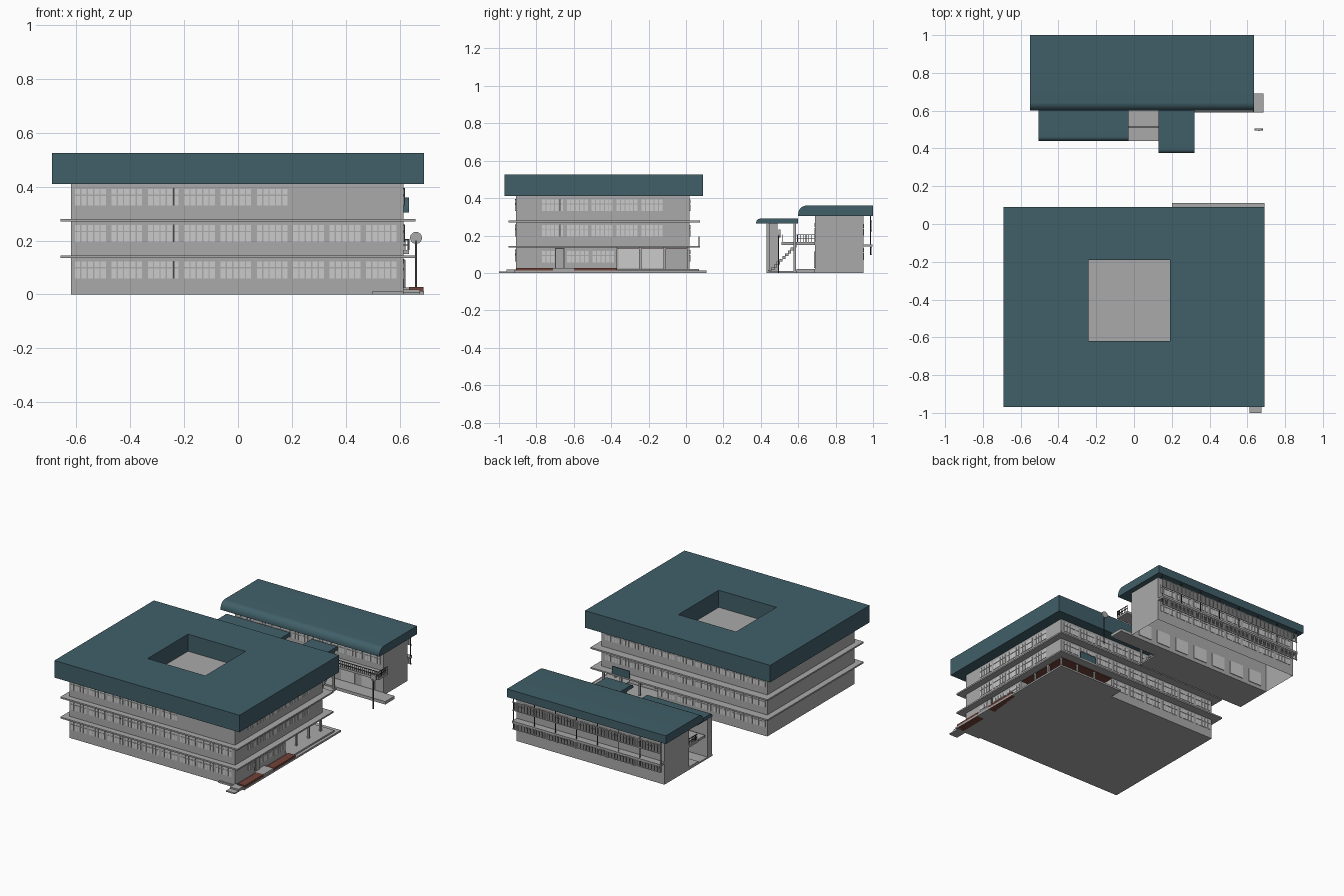
import bpy
import bmesh
import math
from mathutils import Matrix, Vector

default_cube = bpy.data.objects.get("Cube")
if default_cube:
    bpy.data.objects.remove(default_cube, do_unlink=True)


def make_material(name, red, green, blue):
    material = bpy.data.materials.new(name)
    material.use_nodes = True
    colour = (red, green, blue, 1)
    material.diffuse_color = colour
    material.node_tree.nodes["Principled BSDF"].inputs["Base Color"].default_value = colour
    return material


teal = make_material("teal roofing", .052, .115, .14)
concrete = make_material("grey concrete", .4, .4, .4)
glass = make_material("pale glass", .6, .6, .6)
brick = make_material("brown brick", .17, .055, .04)
metal = make_material("dark metal", .06, .06, .06)


def add_box(mesh, xs, ys, zs):
    lows, highs = Vector((xs[0], ys[0], zs[0])), Vector((xs[1], ys[1], zs[1]))
    matrix = Matrix.Translation((lows + highs) / 2) @ Matrix.Diagonal((*(highs - lows), 1))
    return bmesh.ops.create_cube(mesh, size=1, matrix=matrix)["verts"]


def finish(mesh, name, material):
    data = bpy.data.meshes.new(name)
    mesh.to_mesh(data)
    mesh.free()
    data.materials.append(material)
    part = bpy.data.objects.new(name, data)
    bpy.context.collection.objects.link(part)
    return part


def boxes(name, material, *extents):
    mesh = bmesh.new()
    for extent in extents:
        add_box(mesh, *extent)
    return finish(mesh, name, material)


def open_below(part):
    mesh = bmesh.new()
    mesh.from_mesh(part.data)
    floor = [face for face in mesh.faces if face.normal.z < -.9]
    bmesh.ops.delete(mesh, geom=floor, context="FACES")
    mesh.to_mesh(part.data)
    mesh.free()


def window_row(name, along, wall, start, groups, sill, pitch=.135, panes=5):
    """Groups of panes on a wall; each pane has a tall light and a short light above it."""
    mesh = bmesh.new()
    step = pitch * .88 / panes
    for group in range(groups):
        for pane in range(panes):
            left = start + group * pitch + pane * step
            span = (left, left + step * .8)
            depth = (wall - .003, wall + .003)
            for heights in ((sill, sill + .036), (sill + .041, sill + .062)):
                if along == "x":
                    add_box(mesh, span, depth, heights)
                else:
                    add_box(mesh, depth, span, heights)
    return finish(mesh, name, glass)


def rounded_roof(name, xs, ys, zs, radius):
    """Flat roof whose upper front edge is a quarter round."""
    mesh = bmesh.new()
    front, back = ys
    bottom, top = zs
    outline = [(back, bottom), (back, top)]
    for index in range(9):
        angle = math.pi / 2 * index / 8
        outline.append((front + radius - radius * math.sin(angle),
                        top - radius + radius * math.cos(angle)))
    outline.append((front, bottom))
    face = mesh.faces.new([mesh.verts.new((xs[0], y, z)) for y, z in outline])
    side = bmesh.ops.extrude_face_region(mesh, geom=[face])["geom"]
    moved = [item for item in side if isinstance(item, bmesh.types.BMVert)]
    bmesh.ops.translate(mesh, verts=moved, vec=(xs[1] - xs[0], 0, 0))
    bmesh.ops.recalc_face_normals(mesh, faces=mesh.faces)
    part = finish(mesh, name, teal)
    bpy.ops.object.select_all(action="DESELECT")
    part.select_set(True)
    bpy.context.view_layer.objects.active = part
    bpy.ops.object.shade_smooth_by_angle(angle=math.radians(30))


def railing(name, xs, y, base, top, gap):
    mesh = bmesh.new()
    for height in (top, (base + top) / 2):
        add_box(mesh, xs, (y - .002, y + .002), (height - .004, height))
    count = round((xs[1] - xs[0]) / gap)
    for index in range(count + 1):
        x = xs[0] + (xs[1] - xs[0]) * index / count
        add_box(mesh, (x - .0015, x + .0015), (y - .0015, y + .0015), (base, top))
    return finish(mesh, name, metal)


# Main block: upper floors, and a ground floor cut away for the corner porch
east, west, south, north = .615, -.62, -.91, .02
boxes("main_upper_floors", concrete, ((west, east), (south, north), (.135, .41)))
boxes("main_ground_floor", concrete,
      ((west, .2), (south, north), (0, .135)),
      ((.2, .5), (south, -.11), (0, .135)),
      ((.5, east), (south, -.37), (0, .135)))
boxes("floor_ledges", concrete,
      *[((-.66, .66), (-.95, .075), (z, z + .01)) for z in (.135, .27)])

# Main roof: four beams around the courtyard opening
roof = (.41, .525)
boxes("main_roof", teal,
      ((-.69, -.24), (-.97, .09), roof), ((.19, .69), (-.97, .09), roof),
      ((-.24, .19), (-.97, -.62), roof), ((-.24, .19), (-.19, .09), roof))

# Main windows
window_row("front_windows_low", "x", south, -.605, 9, .06)
window_row("front_windows_middle", "x", south, -.605, 9, .195)
window_row("front_windows_top", "x", south, -.605, 6, .33)
window_row("back_windows_low", "x", north, -.605, 6, .06)
window_row("side_windows_low", "y", east, -.77, 3, .055)
for floor, sill in (("middle", .195), ("top", .33)):
    window_row("back_windows_" + floor, "x", north, -.605, 9, sill)
    window_row("side_windows_" + floor, "y", east, -.77, 5, sill, pitch=.133)
boxes("drain_pipes", metal,
      *[((-.242, -.236), (south - .005, south), (z, z + .065)) for z in (.06, .195, .33)],
      *[((east, east + .005), (-.675, -.67), (z, z + .065)) for z in (.195, .33)])

# Side door, porch glazing, pillars and soffit
boxes("side_door_frame", metal, ((east, east + .004), (-.7, -.65), (.02, .132)))
boxes("side_door", concrete, ((east, east + .007), (-.695, -.655), (.02, .128)))
boxes("porch_glazing", glass,
      ((.5, .504), (-.36, -.248), (.025, .13)), ((.5, .504), (-.242, -.115), (.025, .13)),
      *[((x, x + .09), (-.11, -.106), (.025, .13)) for x in (.205, .305, .405)])
boxes("porch_pillars", concrete,
      *[((.6, .612), (y, y + .012), (.02, .136)) for y in (-.25, -.12, .006)],
      *[((x, x + .012), (.006, .018), (.02, .136)) for x in (.33, .47)])
boxes("porch_soffit", brick, ((.5, .61), (-.37, north), (.13, .134)),
      ((.2, .5), (-.11, north), (.13, .134)))

# Pavement, steps and brick planters on the side
boxes("porch_pavement", concrete, ((.2, .69), (-.11, .11), (0, .012)),
      ((.5, .69), (-.92, .11), (0, .012)), ((.5, .67), (-.37, .07), (.012, .022)),
      ((.615, .685), (-.71, -.6), (.012, .025)))
boxes("corner_steps", concrete, ((.612, .675), (-1, -.9), (0, .008)),
      ((.612, .675), (-.96, -.9), (.008, .018)))
boxes("brick_planters", brick, ((.635, .688), (-.91, -.71), (0, .027)),
      ((.635, .688), (-.6, -.37), (0, .027)))
boxes("entrance_sign", teal, ((.37, .5), (.066, .072), (.145, .195)))

# Rear block with an open underside
rear = (-.505, .6)
open_below(boxes("rear_block", concrete, (rear, (.69, .95), (0, .305))))
rounded_roof("rear_roof", (-.55, .635), (.6, 1), (.305, .36), .045)
window_row("rear_front_windows", "x", .69, -.48, 8, .205)
window_row("rear_back_windows_top", "x", .95, -.48, 8, .2)
window_row("rear_back_windows_low", "x", .95, -.48, 8, .07)
boxes("rear_doors", glass,
      *[((x, x + .1), (.685, .695), (.025, .115))
        for x in (-.46 + .15 * index for index in range(7))])

# Sun screens along the back of the rear block
boxes("rear_ledge", concrete, (rear, (.94, .998), (.14, .153)))
screens = bmesh.new()
for low, high in ((.095, .14), (.222, .28)):
    for z in (low, high - .004):
        add_box(screens, rear, (.988, .994), (z, z + .004))
    for index in range(100):
        x = rear[0] + .011 * index
        add_box(screens, (x, x + .005), (.989, .993), (low, high))
finish(screens, "sun_screens", glass)
boxes("screen_posts", metal,
      *[((x, x + .004), (.984, .988), (.095, .305))
        for x in (rear[0] + .157 * index for index in range(8))])

# Front walkway, annex and its low roofs
boxes("walkway", concrete, ((-.505, .635), (.59, .69), (.15, .165)),
      ((-.5, .13), (.51, .59), (.15, .165)))
boxes("rear_pavement", concrete, ((-.505, .685), (.59, .69), (0, .02)),
      ((-.505, .32), (.44, .59), (0, .01)))
boxes("annex_block", concrete, ((-.505, -.04), (.445, .49), (0, .265)))
rounded_roof("annex_roof", (-.505, -.03), (.44, .6), (.265, .29), .022)
rounded_roof("stair_roof", (.13, .32), (.375, .6), (.265, .29), .022)
railing("walkway_railing", (.32, .635), .594, .165, .205, .015)
railing("annex_railing", (-.03, .13), .514, .165, .205, .015)
boxes("end_railings", metal,
      *[((x, x + .003), (.594, .69), (z, z + .004)) for x in (-.5, .63) for z in (.183, .202)],
      *[((x, x + .003), (y, y + .003), (.165, .205))
        for x in (-.5, .63) for y in (.595 + .015 * index for index in range(7))])

# Stairs under the small roof
boxes("stairs", concrete,
      *[((.16, .29), (.44 + .015 * index, .457 + .015 * index),
         (.015 * index, .015 * index + .015)) for index in range(10)])
boxes("stair_posts", concrete,
      *[((x, x + .012), (y, y + .012), (0, .268)) for x in (.14, .3) for y in (.43, .575)])

# Round sign on a pole
boxes("sign_pole", metal, ((.658, .664), (.493, .498), (0, .2)))
disc = bmesh.new()
bmesh.ops.create_cone(disc, cap_ends=True, segments=24, radius1=.022, radius2=.022, depth=.01,
                      matrix=Matrix.Translation((.661, .5, .21)) @ Matrix.Rotation(math.pi / 2, 4, "X"))
finish(disc, "round_sign", concrete)
